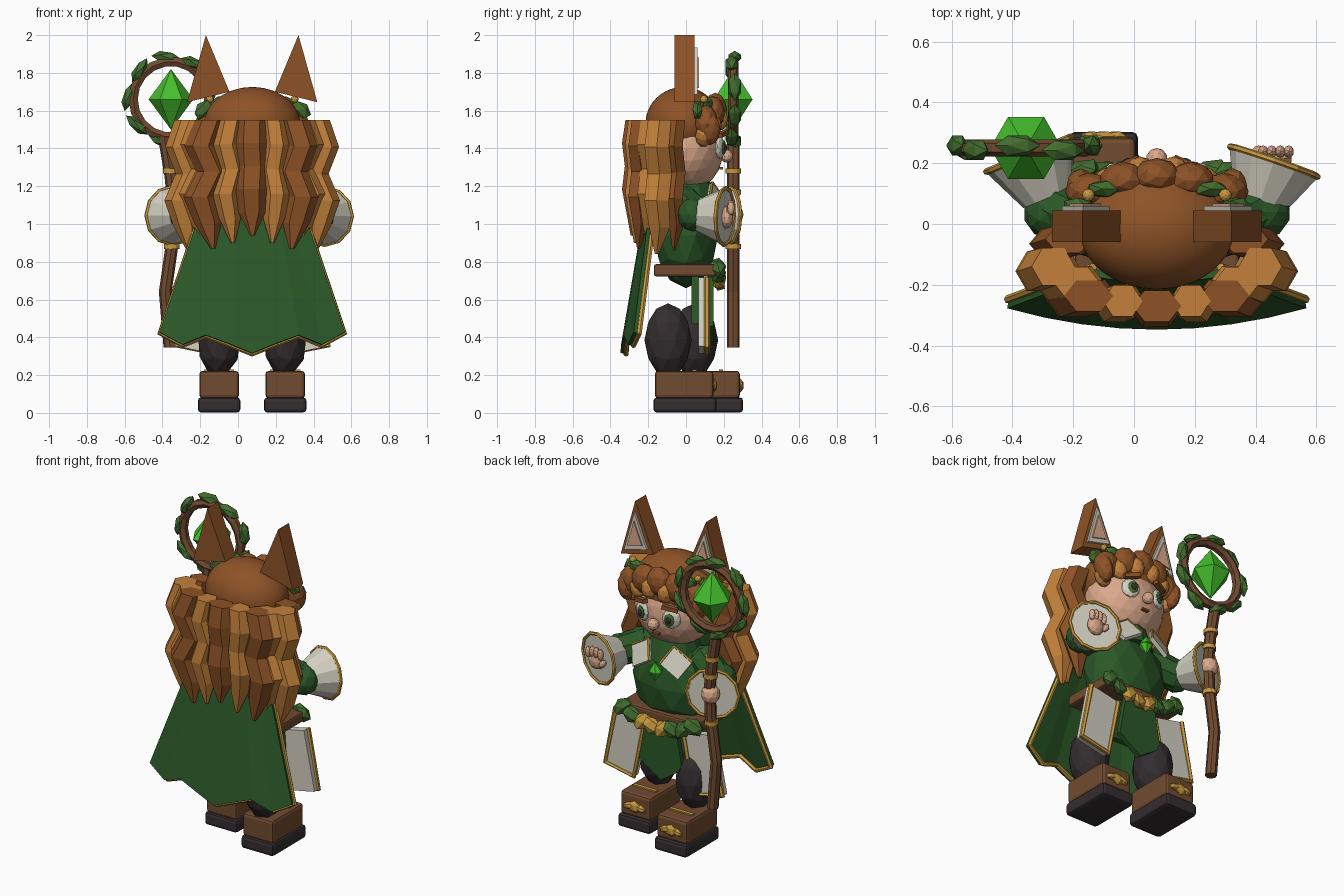
import bpy, bmesh, math
from mathutils import Vector, Matrix, Euler

if "Cube" in bpy.data.objects:
    bpy.data.objects.remove(bpy.data.objects["Cube"])

CENTRE = 0.075  # the body sits right of the origin, the staff on the other side


def colour(name, *rgb):
    m = bpy.data.materials.new(name)
    m.use_nodes = True
    m.diffuse_color = (*rgb, 1)
    m.node_tree.nodes["Principled BSDF"].inputs["Base Color"].default_value = (*rgb, 1)
    return m


BROWN = colour("chestnut hair", .27, .086, .02)
ORANGE = colour("copper hair", .54, .215, .043)
SKIN = colour("skin", .72, .4, .26)
CLOTH = colour("green cloth", .024, .098, .021)
LEAF = colour("leaf green", .055, .155, .028)
GEM = colour("bright gem", .06, .52, .025)
WHITE = colour("pale linen", .66, .64, .54)
GOLD = colour("gold", .57, .32, .05)
WOOD = colour("leather and wood", .165, .07, .03)
DARK = colour("dark cloth", .034, .026, .028)


def place(name, data, mat):
    ob = bpy.data.objects.new(name, data)
    bpy.context.collection.objects.link(ob)
    data.materials.append(mat)
    ob.location.x = CENTRE
    return ob


def finish(name, bm, mat, smooth=False):
    bmesh.ops.recalc_face_normals(bm, faces=bm.faces)
    for f in bm.faces:
        f.smooth = smooth
    me = bpy.data.meshes.new(name)
    bm.to_mesh(me)
    bm.free()
    return place(name, me, mat)


def frame(loc, size, rot):
    return Matrix.LocRotScale(Vector(loc), Euler(rot), Vector(size))


def blob(name, loc, size, mat, rot=(0, 0, 0), detail=2, smooth=False):
    bm = bmesh.new()
    bmesh.ops.create_icosphere(bm, subdivisions=detail, radius=1, matrix=frame(loc, size, rot))
    return finish(name, bm, mat, smooth)


def box(name, loc, size, mat, rot=(0, 0, 0), bevel=0):
    bm = bmesh.new()
    bmesh.ops.create_cube(bm, size=1, matrix=frame(loc, size, rot))
    if bevel:
        bmesh.ops.bevel(bm, geom=bm.edges[:], offset=bevel, segments=2, profile=.5, affect='EDGES')
    return finish(name, bm, mat)


def cone(name, p, q, r1, r2, mat, sides=12):
    p, q = Vector(p), Vector(q)
    turn = (q - p).to_track_quat('Z', 'Y').to_matrix().to_4x4() @ Matrix.Rotation(math.pi / 6, 4, 'Z')
    bm = bmesh.new()
    bmesh.ops.create_cone(bm, cap_ends=True, segments=sides, radius1=r1, radius2=r2,
                          depth=(q - p).length, matrix=Matrix.Translation((p + q) / 2) @ turn)
    return finish(name, bm, mat)


def loft(name, rings, mat, sides=6):
    bm = bmesh.new()
    loops = [[bm.verts.new((x + rx * math.cos(a), y + ry * math.sin(a), z))
              for a in (math.tau * i / sides for i in range(sides))] for x, y, z, rx, ry in rings]
    for a, b in zip(loops, loops[1:]):
        for i in range(sides):
            j = (i + 1) % sides
            bm.faces.new((a[i], a[j], b[j], b[i]))
    bm.faces.new(loops[0])
    bm.faces.new(loops[-1])
    return finish(name, bm, mat)


def prism(name, points, y0, y1, mat):
    bm = bmesh.new()
    face = bm.faces.new([bm.verts.new((x, y0, z)) for x, z in points])
    out = bmesh.ops.extrude_face_region(bm, geom=[face])["geom"]
    bmesh.ops.translate(bm, vec=(0, y1 - y0, 0), verts=[v for v in out if isinstance(v, bmesh.types.BMVert)])
    return finish(name, bm, mat)


def cord(name, points, radius, mat, cyclic=False):
    cu = bpy.data.curves.new(name, 'CURVE')
    cu.dimensions, cu.bevel_depth, cu.bevel_resolution, cu.use_fill_caps = '3D', radius, 1, True
    sp = cu.splines.new('POLY')
    sp.points.add(len(points) - 1)
    for pt, co in zip(sp.points, points):
        pt.co = (*co, 1)
    sp.use_cyclic_u, sp.use_smooth = cyclic, False
    return place(name, cu, mat)


def hoop(name, centre, axis, radius, thick, mat, n=16):
    turn = Vector(axis).to_track_quat('Z', 'Y')
    pts = [Vector(centre) + turn @ Vector((math.cos(a), math.sin(a), 0)) * radius
           for a in (math.tau * i / n for i in range(n))]
    return cord(name, pts, thick, mat, True)


# Head, hair cap and face
blob("head", (0, 0, 1.4), (.245, .2, .23), SKIN, detail=3)
blob("hair_cap", (0, -.015, 1.53), (.255, .2, .195), BROWN, detail=4, smooth=True)
blob("nose", (0, .215, 1.36), (.035, .035, .035), SKIN)
box("mouth", (0, .187, 1.295), (.045, .02, .012), BROWN)
for s, side in ((-1, "right"), (1, "left")):
    blob(side + "_eye", (s * .1, .178, 1.405), (.055, .025, .06), WHITE, (0, 0, -s * .35))
    blob(side + "_iris", (s * .098, .198, 1.405), (.032, .012, .039), LEAF, (0, 0, -s * .35))
    blob(side + "_pupil", (s * .098, .208, 1.405), (.017, .008, .022), DARK, (0, 0, -s * .35))
    box(side + "_brow", (s * .1, .195, 1.478), (.095, .03, .024), BROWN, (0, s * .2, -s * .4))
    # Ears with lined inner plates and side ornaments
    tri = [Vector((s * .345, 1.645)), Vector((s * .12, 1.7)), Vector((s * .245, 2.0))]
    mid = sum(tri, Vector((0, 0))) / 3
    prism(side + "_ear", tri, -.06, .045, BROWN)
    prism(side + "_ear_lining", [mid.lerp(p, .7) for p in tri], .045, .06, WHITE)
    prism(side + "_ear_inner", [mid.lerp(p, .46) for p in tri], .06, .068, SKIN)
    blob(side + "_hair_bead", (s * .225, .095, 1.66), (.021, .021, .021), GOLD)
    for i in range(2):
        blob(f"{side}_hair_leaf_{i}", (s * (.175 + .085 * i), .115 - .055 * i, 1.635 - .03 * i),
             (.062, .03, .042), LEAF, (0, s * (.1 + .7 * i), 0), 1)

# Fringe of chunky rounded locks
for i in range(5):
    x = (i - 2) * .11
    blob(f"fringe_{i}", (x, .155 - x * x, 1.605 - x * x * 1.3), (.08, .062, .09), BROWN, (0, -2 * x, 0))
for i, x in enumerate((-.235, -.155, -.055, .055, .155, .235)):
    blob(f"fringe_tip_{i}", (x, .182 - x * x * 1.6, 1.56 - x * x * 1.7), (.048, .045, .062), ORANGE, (0, 2 * x, 0))
for s, side in ((-1, "right"), (1, "left")):
    blob(side + "_temple_lock", (s * .25, .125, 1.5), (.045, .058, .085), BROWN, (0, s * .2, 0))


# Wavy locks down the back and sides
def lock(name, x, y, rx, ry, bottom, mat, sway):
    wave = (0, .045, -.01, .05, .01, -.015)
    width = (.95, 1, 1, 1, .85, .15)
    loft(name, [(x + sway * w, y - .015 * (i % 2), 1.55 + (bottom - 1.55) * i / 5, rx * k, ry * k)
                for i, (w, k) in enumerate(zip(wave, width))], mat)


for i in range(5):
    x = (i - 2) * .112
    lock(f"back_lock_{i}", x, -.27 + abs(x) * .15, .068 if i % 2 else .085, .062,
         (.87, .9, .94)[2 - abs(i - 2)], ORANGE if i % 2 else BROWN, (i - 2.2) / 2)
for s, side in ((-1, "right"), (1, "left")):
    lock(side + "_outer_lock", s * .34, -.14, .075, .075, .84, ORANGE, s)
    lock(side + "_middle_lock", s * .265, -.19, .08, .06, .9, ORANGE, s)
    lock(side + "_front_lock", s * .29, -.05, .08, .055, .86, BROWN, s)


# Cape with scalloped hem and gold edging
def cape_point(u, t):
    hem = .425 - (.065, .015, .06, .11)[round(4 * (1 - abs(u))) - 1] * (abs(u) < 1)
    z = 1.25 + (hem - 1.25) * t
    return Vector((u * (.21 + .28 * t), -.18 - .155 * t + (.02 + .05 * t) * u * u, z))


bm = bmesh.new()
US = [i / 4 for i in range(-4, 5)]
grid = [[bm.verts.new(cape_point(u, t / 4)) for u in US] for t in range(5)]
for a, b in zip(grid, grid[1:]):
    for i in range(8):
        bm.faces.new((a[i], a[i + 1], b[i + 1], b[i]))
cape = finish("cape", bm, CLOTH)
solid = cape.modifiers.new("thickness", 'SOLIDIFY')
solid.thickness, solid.offset = .025, 0
edge = [cape_point(-1, 0)] + [cape_point(u, 1) for u in US] + [cape_point(1, 0)]
cord("cape_trim", [p + Vector((0, .018, -.003)) for p in edge], .014, GOLD)

# Tunic, collar, brooch and belt
blob("tunic", (0, 0, .94), (.27, .17, .28), CLOTH)
cone("neck", (0, 0, 1.1), (0, 0, 1.25), .17, .12, CLOTH)
box("belt", (0, -.005, .755), (.54, .33, .065), WOOD, bevel=.012)
for s, side in ((-1, "right"), (1, "left")):
    turn = (.5, s * .55, -s * .1)
    box(side + "_collar", (s * .12, .16, 1.13), (.14, .024, .13), WHITE, turn)
    m = frame((s * .12, .16, 1.13), (1, 1, 1), turn)
    cord(side + "_collar_trim", [m @ Vector((s * x, .008, z)) for x, z in
         ((.07, .065), (-.07, .065), (-.07, -.065))], .009, GOLD)
for top in (.06, -.06):
    cone("brooch_half", (0, .195, 1.06), (0, .2, 1.06 + top), .043, 0, GEM, 6)

# Belt garland of leaves and gold buds
for i in range(8):
    x = -.245 + i * .07
    blob(f"garland_{i}", (x, .172, .7 + 1.1 * x * x), (.068, .038, .05),
         GOLD if i in (3, 4, 5) else LEAF, (.4, .8 if i % 2 else -.5, .3), 1)

# Skirt panels
prism("underskirt", [(-.2, .74), (.2, .74), (.22, .47), (-.22, .47)], .03, .065, CLOTH)
prism("tabard", [(-.1, .74), (.1, .74), (.15, .46), (0, .36), (-.15, .46)], .115, .145, CLOTH)
for s, side in ((-1, "right"), (1, "left")):
    m = frame((s * .27, .09, .515), (1, 1, 1), (0, -s * .2, 0))
    box(side + "_skirt_panel", (s * .27, .09, .515), (.205, .045, .37), WHITE, (0, -s * .2, 0))
    cord(side + "_panel_trim", [m @ Vector(p) for p in
         ((-.1, .02, .185), (-.1, .02, -.182), (.1, .02, -.182), (.1, .02, .185))], .016, GOLD)

# Legs and boots, one foot ahead of the other
for s, side, y in ((-1, "right", .135), (1, "left", -.005)):
    x = s * .175
    blob(side + "_leg", (x, y - .09, .385), (.115, .125, .195), DARK)
    box(side + "_sole", (x, y, .042), (.225, .335, .08), DARK, bevel=.018)
    box(side + "_boot", (x, y - .005, .15), (.21, .31, .145), WOOD, bevel=.018)
    box(side + "_boot_band", (x, y + .05, .222), (.16, .022, .018), GOLD)
    for k in (-1, 0, 1):
        blob(f"{side}_toe_leaf", (x + k * .04, y + .152, .145), (.052 - .01 * abs(k), .02, .038 - .015 * abs(k)),
             GOLD, (0, k * .25, 0), 1)

# Arms, flared cuffs and hands
ARMS = (("right", -1, (-.36, .085, 1.045), (-.42, .23, 1.045)), ("left", 1, (.335, .06, 1.045), (.385, .205, 1.04)))
for side, s, wrist, mouth in ARMS:
    blob(side + "_shoulder", (s * .22, -.01, 1.1), (.11, .1, .1), CLOTH)
    cone(side + "_sleeve", (s * .19, -.02, 1.11), (s * .35, .06, 1.045), .1, .09, CLOTH, 8)
    blob(side + "_elbow", (s * .35, .04, 1.05), (.09, .09, .09), CLOTH)
    cone(side + "_cuff", wrist, mouth, .085, .155, WHITE)
    hoop(side + "_cuff_trim", mouth, Vector(mouth) - Vector(wrist), .152, .011, GOLD, 12)
blob("open_palm", (.39, .215, 1.035), (.055, .035, .06), SKIN)
for i in range(4):
    blob(f"finger_{i}", (.35 + .028 * i, .238, 1.095 - .008 * abs(i - 1.5)), (.017, .02, .036), SKIN)
blob("thumb", (.335, .238, 1.03), (.018, .02, .03), SKIN, (0, -.6, 0))
blob("grip_hand", (-.42, .25, 1.05), (.055, .055, .06), SKIN)

# Staff with a leafy hoop and floating gem
SX, SY, SZ = -.43, .25, 1.66
shaft = ((-.435, .345), (-.46, .64), (-.42, .92), (-.415, 1.1), (-.43, 1.25), (-.465, 1.46))
loft("staff_shaft", [(x, SY, z, .034, .034) for x, z in shaft], WOOD, 8)
for i, (x, z) in enumerate(((-.425, .88), (-.418, 1.17), (-.432, 1.28))):
    cone(f"staff_band_{i}", (x, SY, z - .013), (x, SY, z + .013), .041, .041, GOLD)
hoop("staff_hoop", (SX, SY, SZ), (0, 1, 0), .2, .028, WOOD, 18)
for i in range(9):
    a = math.tau * i / 9 + .3
    r = .226
    blob(f"hoop_leaf_{i}", (SX + r * math.cos(a), SY + .008 * (-1) ** i, SZ + r * math.sin(a)),
         (.033, .038, .076), LEAF, (0, -a + .2 * (-1) ** i, 0), 1)
for end in (.16, -.16):
    cone("gem_half", (SX, SY, SZ), (SX, SY, SZ + end), .118, 0, GEM, 6)
